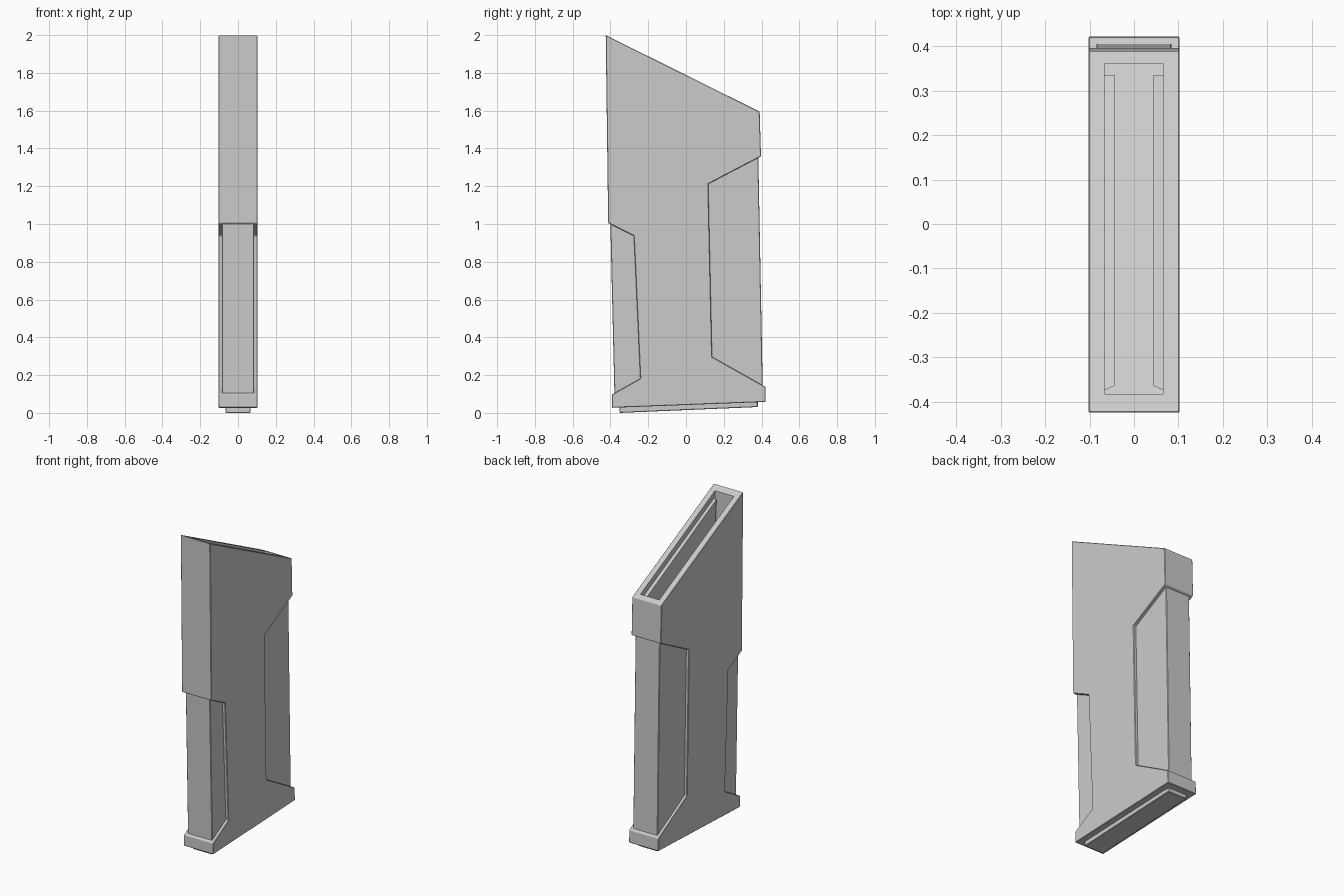
import bpy, bmesh

if "Cube" in bpy.data.objects:
    bpy.data.objects.remove(bpy.data.objects["Cube"])


def prism(name, profile, x0, x1, bevel=0.0):
    """Extrude a (y, z) side profile from x0 to x1, with optional edge chamfer."""
    bm = bmesh.new()
    a = [bm.verts.new((x0, y, z)) for y, z in profile]
    b = [bm.verts.new((x1, y, z)) for y, z in profile]
    bm.faces.new(a)
    bm.faces.new(b[::-1])
    n = len(a)
    for i in range(n):
        j = (i + 1) % n
        bm.faces.new((a[i], b[i], b[j], a[j]))
    bmesh.ops.recalc_face_normals(bm, faces=bm.faces)
    if bevel:
        bmesh.ops.bevel(bm, geom=bm.edges[:], offset=bevel, segments=1,
                        affect='EDGES', clamp_overlap=True)
    me = bpy.data.meshes.new(name)
    bm.to_mesh(me)
    bm.free()
    ob = bpy.data.objects.new(name, me)
    bpy.context.collection.objects.link(ob)
    return ob


def combine(target, other, operation):
    """Apply a boolean and remove the helper object."""
    mod = target.modifiers.new("bool", 'BOOLEAN')
    mod.object = other
    mod.operation = operation
    mod.solver = 'EXACT'
    dg = bpy.context.evaluated_depsgraph_get()
    me = bpy.data.meshes.new_from_object(target.evaluated_get(dg))
    target.modifiers.clear()
    target.data = me
    bpy.data.objects.remove(other)


def rim(y):
    """Height of the slanted open top at depth y."""
    return 2.0 - (y + 0.425) * 0.405 / 0.815


# Outer shell: slanted top, stepped in around the front and rear grips
body = prism("magazine_body", [
    (-0.425, 2.0), (0.39, 1.595), (0.397, 1.358), (0.118, 1.212),
    (0.138, 0.297), (0.42, 0.138), (0.422, 0.058), (-0.393, 0.027),
    (-0.393, 0.097), (-0.242, 0.182), (-0.276, 0.937), (-0.412, 1.005),
], -0.103, 0.103, 0.003)

# Thinner core that shows in the recessed grips
core = prism("core", [
    (-0.402, 1.06), (0.382, 1.40), (0.407, 0.09), (-0.378, 0.06),
], -0.085, 0.085, 0.003)
combine(body, core, 'UNION')

# Open pocket at the top
DEPTH = 0.40
pocket = prism("pocket", [
    (-0.383, 2.2), (0.36, 2.2), (0.36, rim(0.36) - DEPTH),
    (-0.383, rim(-0.383) - DEPTH),
], -0.066, 0.066)
combine(body, pocket, 'DIFFERENCE')

# Guide ribs along both inner walls of the pocket
for side, s in (("left", -1), ("right", 1)):
    rib = prism("guide_rib_" + side, [
        (-0.376, rim(-0.376) - 0.04), (0.335, rim(0.335) - 0.04),
        (0.335, rim(0.335) - DEPTH - 0.01), (-0.362, rim(-0.362) - DEPTH - 0.01),
    ], s * 0.043, s * 0.07)
    # Taper the rib ends toward the middle
    for v in rib.data.vertices:
        if abs(v.co.x) < 0.05 and v.co.y < 0:
            v.co.y += 0.012

# Floor plate under the base
prism("floor_plate", [
    (-0.352, 0.04), (0.38, 0.068), (0.38, 0.031), (-0.352, 0.0),
], -0.066, 0.066, 0.003)
